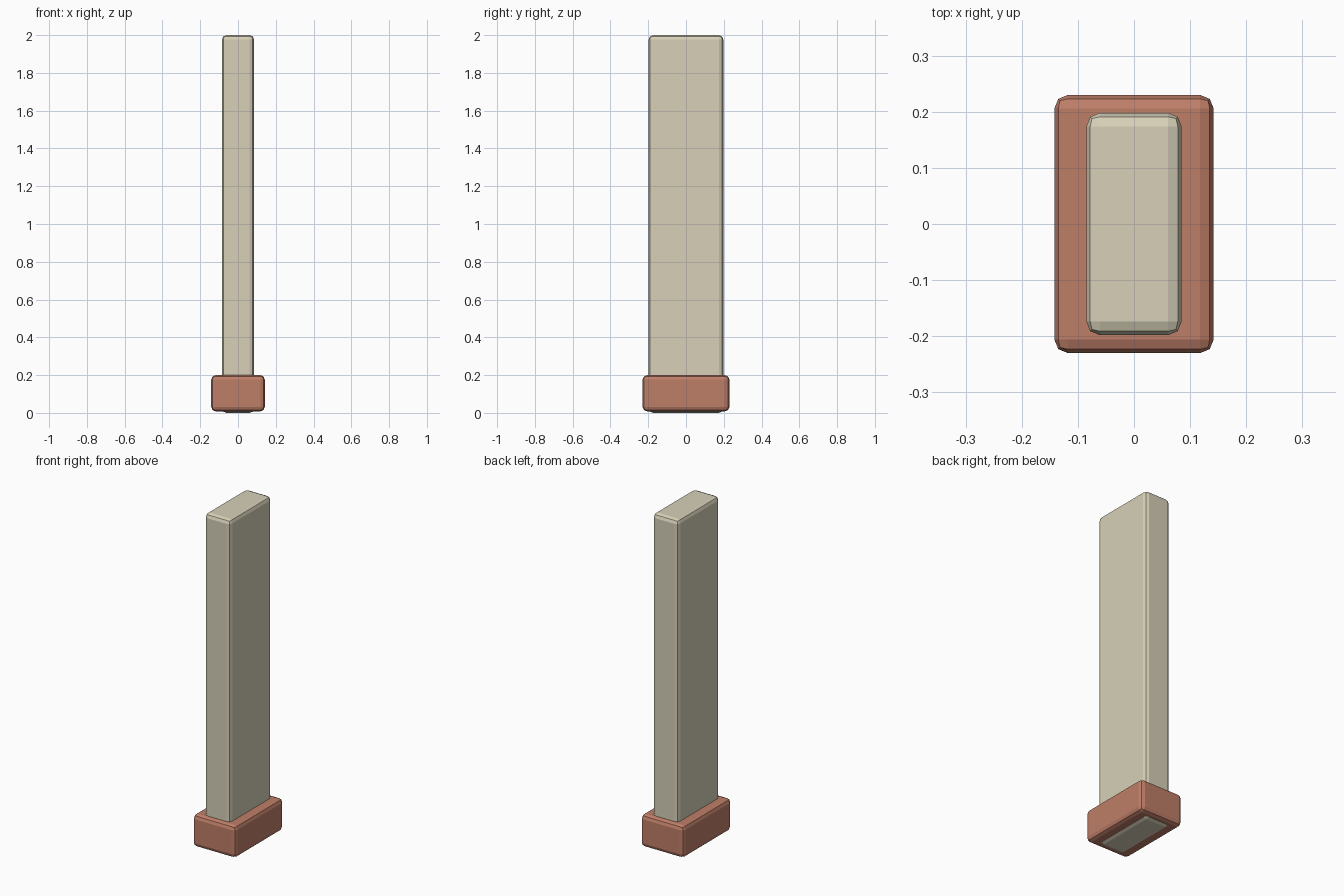
import bpy

if "Cube" in bpy.data.objects:
    bpy.data.objects.remove(bpy.data.objects["Cube"])


def rounded_block(name, size_x, size_y, z0, z1, bevel, color):
    """Box with two-segment bevelled edges, flat shaded."""
    bpy.ops.mesh.primitive_cube_add(size=1, location=(0, 0, (z0 + z1) / 2))
    ob = bpy.context.object
    ob.name = name
    ob.scale = (size_x, size_y, z1 - z0)
    bpy.ops.object.transform_apply(location=False, rotation=False, scale=True)
    mod = ob.modifiers.new("edge_bevel", 'BEVEL')
    mod.width = bevel
    mod.segments = 2
    mod.limit_method = 'ANGLE'
    mat = bpy.data.materials.new(name + "_material")
    mat.diffuse_color = color
    mat.use_nodes = True
    mat.node_tree.nodes["Principled BSDF"].inputs["Base Color"].default_value = mat.diffuse_color
    ob.data.materials.append(mat)
    return ob


# Tall slab, running through the base and just showing underneath
rounded_block("post", 0.17, 0.396, 0.0, 2.0, 0.024, (0.68, 0.63, 0.48, 1))

# Terracotta foot block around its lower end
rounded_block("base", 0.284, 0.46, 0.008, 0.2, 0.024, (0.52, 0.21, 0.14, 1))
